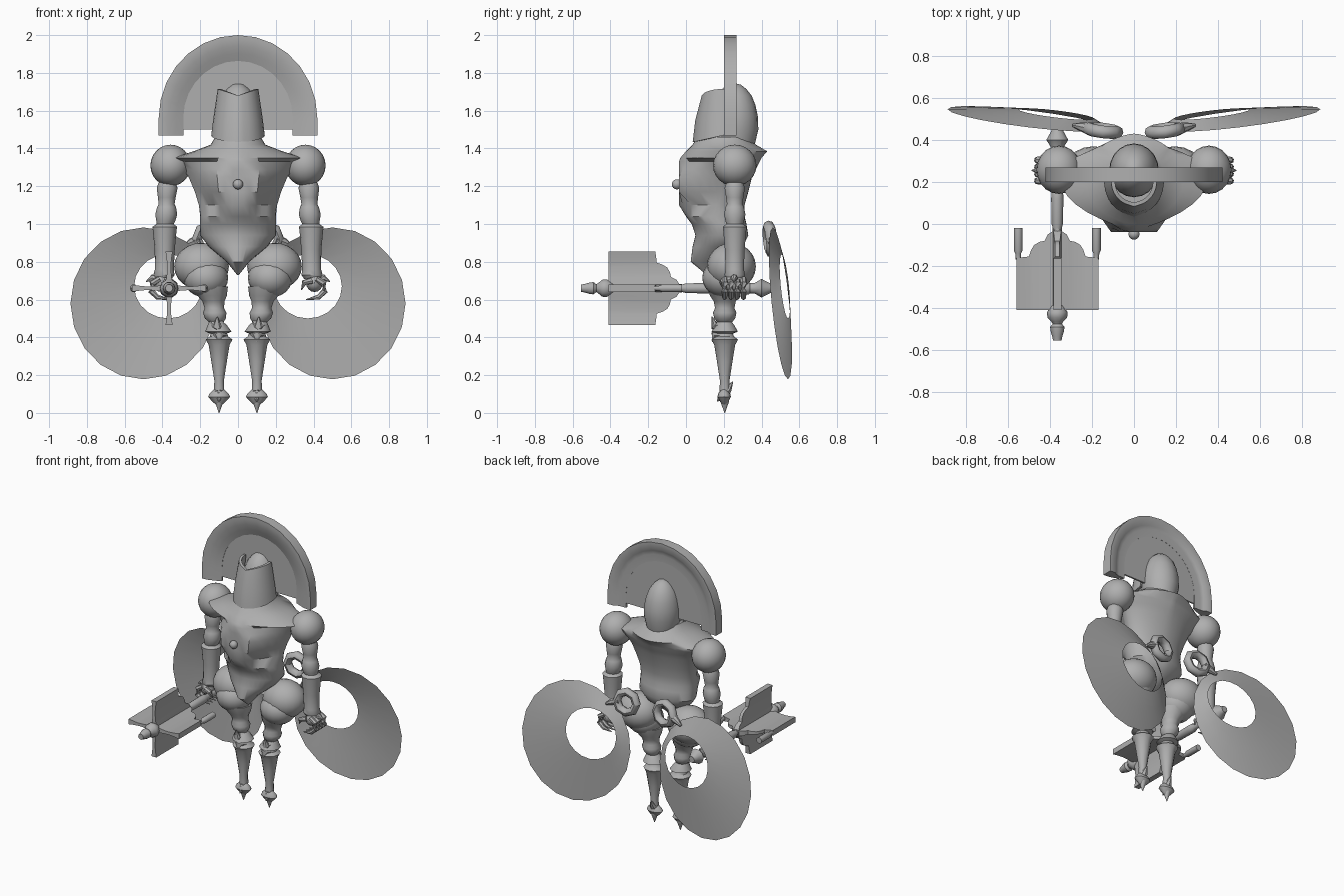
import bpy, bmesh, math
from mathutils import Vector, Matrix

grey = bpy.data.materials.new("plain grey")
grey.diffuse_color = (0.43, 0.43, 0.43, 1)


def finish(name, bm, angle=38):
    """Turn a bmesh into a smooth object whose sharp edges stay sharp."""
    bmesh.ops.recalc_face_normals(bm, faces=bm.faces)
    for f in bm.faces:
        f.smooth = True
    for e in bm.edges:
        if len(e.link_faces) == 2 and e.calc_face_angle(0) > math.radians(angle):
            e.smooth = False
    me = bpy.data.meshes.new(name)
    bm.to_mesh(me)
    bm.free()
    me.materials.append(grey)
    ob = bpy.data.objects.new(name, me)
    bpy.context.collection.objects.link(ob)
    return ob


def loft(name, rings, cap=True, angle=38):
    """Skin a list of equal closed rings."""
    bm = bmesh.new()
    vs = [[bm.verts.new(p) for p in r] for r in rings]
    n = len(vs[0])
    for a, b in zip(vs, vs[1:]):
        for i in range(n):
            j = (i + 1) % n
            bm.faces.new((a[i], a[j], b[j], b[i]))
    if cap:
        bm.faces.new(vs[0])
        bm.faces.new(vs[-1])
    return finish(name, bm, angle)


def tube(name, pts, radii, n=12, axis=None):
    """Round section along a path; a fixed axis gives a turned part."""
    pts = [Vector(p) for p in pts]
    rings = []
    for i, (p, r) in enumerate(zip(pts, radii)):
        d = Vector(axis) if axis else pts[min(i + 1, len(pts) - 1)] - pts[max(i - 1, 0)]
        q = d.to_track_quat('Z', 'Y')
        rings.append([p + q @ Vector((r * math.cos(t), r * math.sin(t), 0))
                      for t in (2 * math.pi * k / n for k in range(n))])
    return loft(name, rings)


def ball(name, c, r, u=20, v=12):
    bm = bmesh.new()
    bmesh.ops.create_uvsphere(bm, u_segments=u, v_segments=v, radius=1)
    bmesh.ops.transform(bm, verts=bm.verts, matrix=Matrix.Translation(c) @ Matrix.Diagonal((*r, 1)))
    return finish(name, bm)


# Torso: z, half width, front y, back y, widest y, pointedness at the sides
sections = [(1.46, .12, .06, .33, .20, 1), (1.42, .145, .035, .37, .20, 1.05),
            (1.385, .235, .0, .43, .21, 1.3), (1.35, .35, -.03, .40, .22, 1.7),
            (1.33, .335, -.037, .39, .22, 1.6), (1.29, .29, -.037, .37, .21, 1.4),
            (1.25, .262, -.037, .35, .20, 1.25), (1.17, .228, -.037, .33, .19, 1.15),
            (1.10, .207, -.037, .31, .18, 1.1), (1.04, .20, .0, .31, .18, 1.1),
            (1.0, .20, .03, .32, .19, 1.2), (.94, .20, .05, .33, .2, 1.3),
            (.88, .155, .035, .30, .18, 1.15), (.80, .06, .025, .2, .13, 1), (.73, .004, .11, .13, .12, 1)]
rings = []
for z, w, yf, yb, ym, e in sections:
    flat = math.sqrt(max(.12 ** 2 - (z - 1.215) ** 2, .0))   # round flat area on the chest
    trim = 1.08 < z < 1.34
    ring = []
    for k in range(36):
        s, c = math.sin(2 * math.pi * k / 36), math.cos(2 * math.pi * k / 36)
        r = abs(s) ** e
        if c > 0:
            depth = min(1, (1 - r) / (1 - max(flat, .05) / w)) if trim else c ** .95
            y = ym - (ym - yf) * depth
        else:
            y = ym + (yb - ym) * abs(c) ** .85
        ring.append((w * math.copysign(r, s), y, z))
    rings.append(ring)
loft("torso", rings)
ball("chest_knob", (0, -.048, 1.21), (.027, .027, .027), 12, 8)

# Skull dome and open face guard
dome = [(1.42, .85), (1.5, 1), (1.57, .98), (1.63, .88), (1.68, .72), (1.715, .5), (1.737, .28), (1.746, .03)]
loft("skull_dome", [[(.118 * s * math.cos(t), .255 + .128 * s * math.sin(t), z)
                     for t in (2 * math.pi * k / 20 for k in range(20))] for z, s in dome])
guard = []
for k in range(17):
    a = math.radians(-100 + 12.5 * k)
    s, c = math.sin(a), math.cos(a)
    ridge = 1.04 if k == 8 else 1
    zb, zt = 1.435 + .035 * (1 - c), 1.68 + .035 * abs(s)
    guard.append([(w * s, .2 - d * ridge * c, z) for w, d, z in
                  ((.142, .158, zb), (.132, .145, 1.55), (.108, .112, zt), (.09, .095, zt), (.125, .14, zb))])
loft("face_guard", guard)


# Arched crest: raised rim around a thin panel
def arch(s, y, foot, n=14):
    pts = [(.42 * s, y, foot)]
    pts += [(.42 * s * math.cos(math.pi * k / n), y, 1.56 + (.44 * s) * math.sin(math.pi * k / n)) for k in range(n + 1)]
    return pts + [(-.42 * s, y, foot)]


profile = [(1, .2), (.95, .2), (.87, .206), (.78, .22), (.69, .236), (.69, .25), (.8, .252), (.86, .256),
           (.9, .268), (1, .268)]
loft("crest_rim", list(zip(*[arch(s, y, 1.468) for s, y in profile])))
loft("crest_panel", [arch(.74, .238, 1.5), arch(.74, .249, 1.5)])

for m, side in ((-1, "left"), (1, "right")):
    # Arm
    ball(side + "_shoulder", (m * .357, .258, 1.31), (.107, .115, .11))
    arm = [(1.22, .045, .375), (1.19, .055, .375), (1.14, .047, .377), (1.105, .042, .378), (1.09, .05, .378),
           (1.05, .058, .38), (1.015, .05, .382), (1.0, .045, .385), (.985, .065, .388), (.96, .062, .388),
           (.86, .053, .388), (.76, .05, .39), (.73, .056, .392), (.71, .045, .395)]
    tube(side + "_arm", [(m * x, .258, z) for z, r, x in arm], [a[1] for a in arm], 14, (0, 0, 1))
    # Hand with curved claws
    ball(side + "_palm", (m * .405, .255, .69), (.045, .06, .05), 12, 8)
    for k in range(4):
        y = .205 + .033 * k
        tube(side + "_claw", [(m * .415, y, .71), (m * .455, y, .685), (m * .46, y, .645),
                              (m * .425, y, .612), (m * .36, y, .60)], [.016, .018, .017, .014, .002], 7)
    tube(side + "_thumb", [(m * .39, .2, .70), (m * .35, .19, .69), (m * .335, .2, .65)], [.018, .015, .002], 7)
    tube(side + "_wrist_spike", [(m * .42, .255, .70), (m * .455, .255, .715), (m * .487, .255, .695)],
         [.025, .018, .002], 7)

    # Thigh: hooded hip over a ball
    ball(side + "_hip_hood", (m * .193, .24, .775), (.145, .13, .125))
    ball(side + "_thigh_ball", (m * .17, .208, .715), (.118, .122, .105))

    # Leg: z, radius, centre x
    leg = [(.67, .10, .15), (.62, .08, .137), (.59, .06, .13), (.555, .053, .125), (.53, .064, .123),
           (.50, .057, .12), (.48, .04, .115), (.465, .052, .11), (.43, .072, .104), (.42, .045, .102),
           (.405, .05, .1), (.388, .073, .1), (.36, .057, .1), (.27, .042, .1), (.17, .026, .1), (.13, .028, .1),
           (.10, .028, .1), (.06, .024, .1), (.045, .018, .1), (.0, .002, .1)]
    tube(side + "_leg", [(m * x, .205, z) for z, r, x in leg], [a[1] * .97 for a in leg], 12, (0, 0, 1))
    # Flattened foot flare with heel and toe spikes
    foot = [(.125, .026), (.115, .036), (.10, .052), (.085, .058), (.06, .036), (.045, .018)]
    loft(side + "_foot_flare", [[(m * (.1 + r * math.cos(t)), .202 + .62 * r * math.sin(t), z)
                                 for t in (math.pi * k / 6 for k in range(12))] for z, r in foot])
    tube(side + "_toe", [(m * .1, .22, .1), (m * .1, .185, .09), (m * .1, .165, .06)], [.03, .022, .002], 7)
    tube(side + "_heel", [(m * .1, .2, .1), (m * .1, .225, .13), (m * .1, .248, .165)], [.032, .02, .002], 7)
    # Knee and shin spikes
    tube(side + "_knee_spike", [(m * .112, .185, .47), (m * .11, .15, .46), (m * .11, .138, .51)], [.04, .022, .002], 7)
    tube(side + "_shin_spike", [(m * .1, .18, .41), (m * .1, .15, .41), (m * .1, .14, .375)], [.04, .022, .002], 7)

    # Chunky ring behind the waist, touching the disc
    rings = []
    q = Vector((m * -.12, 1, .1)).to_track_quat('Z', 'Y')
    for a in (math.pi / 4 * k for k in range(9)):
        out = Vector((math.cos(a), math.sin(a), 0))
        rings.append([Vector((m * .148, .445, .92)) + q @ (out * (.07 + .028 * math.cos(b)) + Vector((0, 0, .03 * math.sin(b))))
                      for b in (math.pi / 4 * j for j in range(8))])
    loft(side + "_waist_ring", rings, cap=False, angle=50)
    tube(side + "_disc_link", [(m * .2, .45, .92), (m * .25, .462, .90), (m * .29, .47, .88)], [.03, .022, .008], 8)

    # Large dished disc with an offset hole
    def disc_loop(cx, cz, rx, rz, push):
        pts = []
        for k in range(20):
            a = 2 * math.pi * k / 20
            x, z = cx + rx * math.cos(a), cz + rz * math.sin(a)
            pts.append((m * x, .5 + .12 * (x - .5) - .1 * (z - .58) + push, z))
        return pts
    loft(side + "_disc", [disc_loop(.50, .58, .387, .402, 0), disc_loop(.435, .625, .283, .285, .024),
                          disc_loop(.37, .67, .18, .17, .048)], cap=False)

# Polearm: y, radius
CX, CZ = -.365, .66
shaft = [(.46, .022), (.44, .03), (.40, .052), (.365, .03), (.34, .028), (.33, .036), (.30, .036), (.29, .022),
         (.17, .02), (.15, .028), (.12, .029), (.0, .027), (-.03, .018), (-.15, .018), (-.16, .025), (-.38, .025),
         (-.395, .035), (-.42, .049), (-.445, .047), (-.465, .028), (-.475, .022), (-.49, .034), (-.51, .032),
         (-.535, .024), (-.555, .02)]
tube("polearm_shaft", [(CX, y, CZ) for y, r in shaft], [s[1] for s in shaft], 10, (0, 1, 0))

# Four hollow-ground vanes in a cross: distance out, front edge, half thickness
vane = [(0, -.02, .022), (.045, -.05, .016), (.06, -.08, .013), (.085, -.085, .011), (.11, -.10, .010),
        (.125, -.125, .010), (.135, -.155, .011), (.165, -.158, .014), (.195, -.163, .019)]
for k in range(4):
    rot = Matrix.Rotation(math.pi / 2 * k, 3, 'Y')
    loft("polearm_vane", [[Vector((CX, 0, CZ)) + rot @ Vector((u, y, s * t)) for y, s in
                           ((-.41, -1), (y1, -1), (y1, 1), (-.41, 1))] for u, y1, t in vane])
# Two prongs on the outer vane corners
for m in (-1, 1):
    x = CX + m * .186
    tube("polearm_prong", [(x, y, CZ) for y in (-.17, -.14, -.125, -.02)], [.012, .014, .021, .021], 10, (0, 1, 0))
